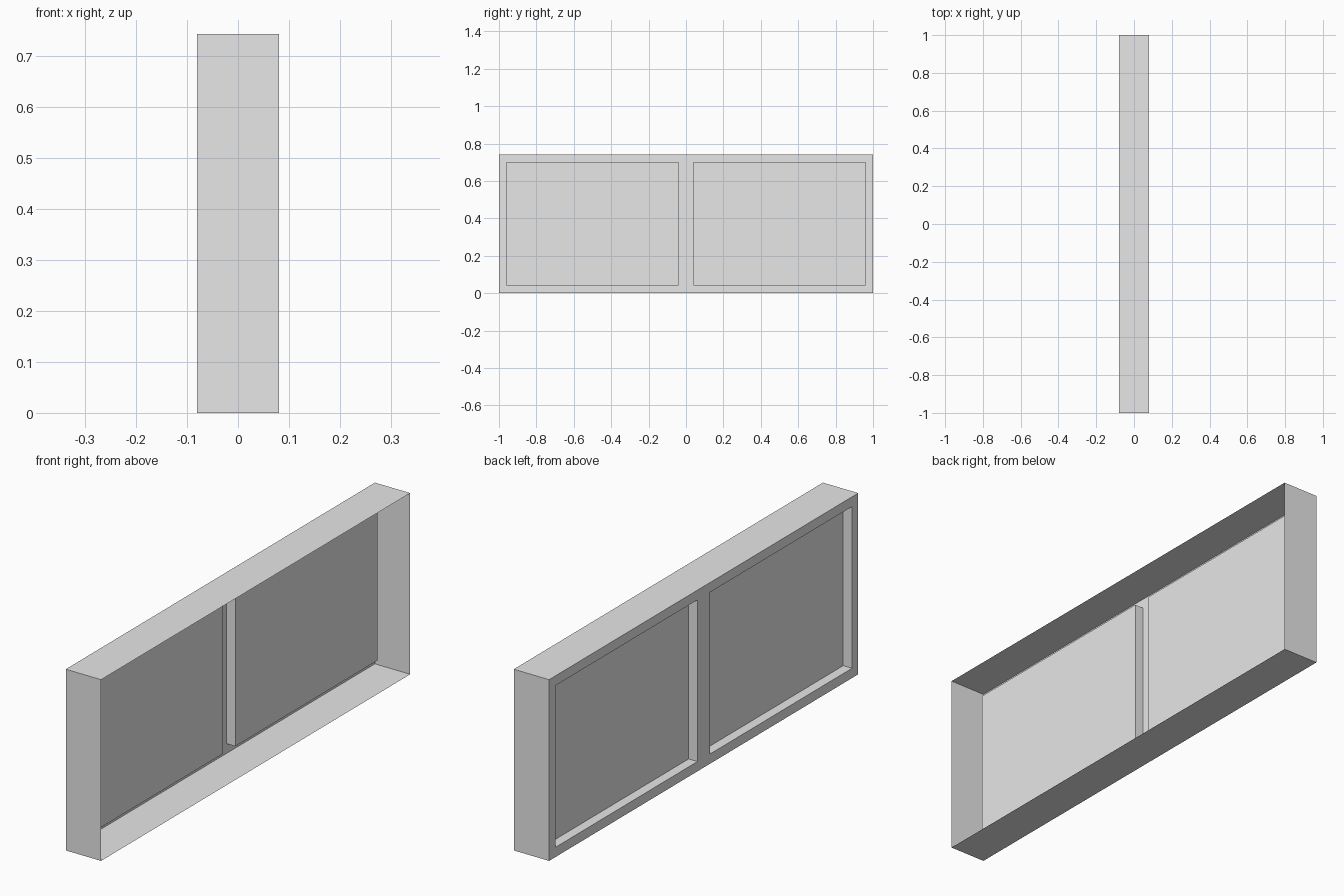
import bpy
import bmesh
from mathutils import Matrix, Vector

default = bpy.data.objects.get("Cube")
if default:
    bpy.data.objects.remove(default, do_unlink=True)

DEPTH, LENGTH, HEIGHT = 0.16, 2.0, 0.742
BORDER, RECESS = 0.04, 0.04

# Plain grey finish
grey = bpy.data.materials.new("light_grey")
grey.use_nodes = True
colour = (0.8, 0.8, 0.8, 1)
grey.diffuse_color = colour
grey.node_tree.nodes["Principled BSDF"].inputs["Base Color"].default_value = colour

# Thin box shell, open on its left side
bm = bmesh.new()
bmesh.ops.create_cube(
    bm, size=1,
    matrix=Matrix.Translation((0, 0, HEIGHT / 2)) @ Matrix.Diagonal((DEPTH, LENGTH, HEIGHT, 1)))
bm.normal_update()
opening = [f for f in bm.faces if f.normal.x > 0.9]
bmesh.ops.delete(bm, geom=opening, context='FACES')

# Split the closed side into two equal bays
bmesh.ops.bisect_plane(bm, geom=bm.verts[:] + bm.edges[:] + bm.faces[:],
                       plane_co=(0, 0, 0), plane_no=(0, 1, 0))
bm.normal_update()
bays = [f for f in bm.faces if f.normal.x < -0.9]

# Frame each bay and push its panel inwards
bmesh.ops.inset_individual(bm, faces=bays, thickness=BORDER, use_even_offset=True)
panels = bmesh.ops.extrude_discrete_faces(bm, faces=bays)["faces"]
bmesh.ops.translate(bm, verts=[v for f in panels for v in f.verts], vec=Vector((RECESS, 0, 0)))
bm.normal_update()

mesh = bpy.data.meshes.new("panelled_box_shell")
bm.to_mesh(mesh)
bm.free()
mesh.materials.append(grey)
shell = bpy.data.objects.new("panelled_box_shell", mesh)
bpy.context.collection.objects.link(shell)
